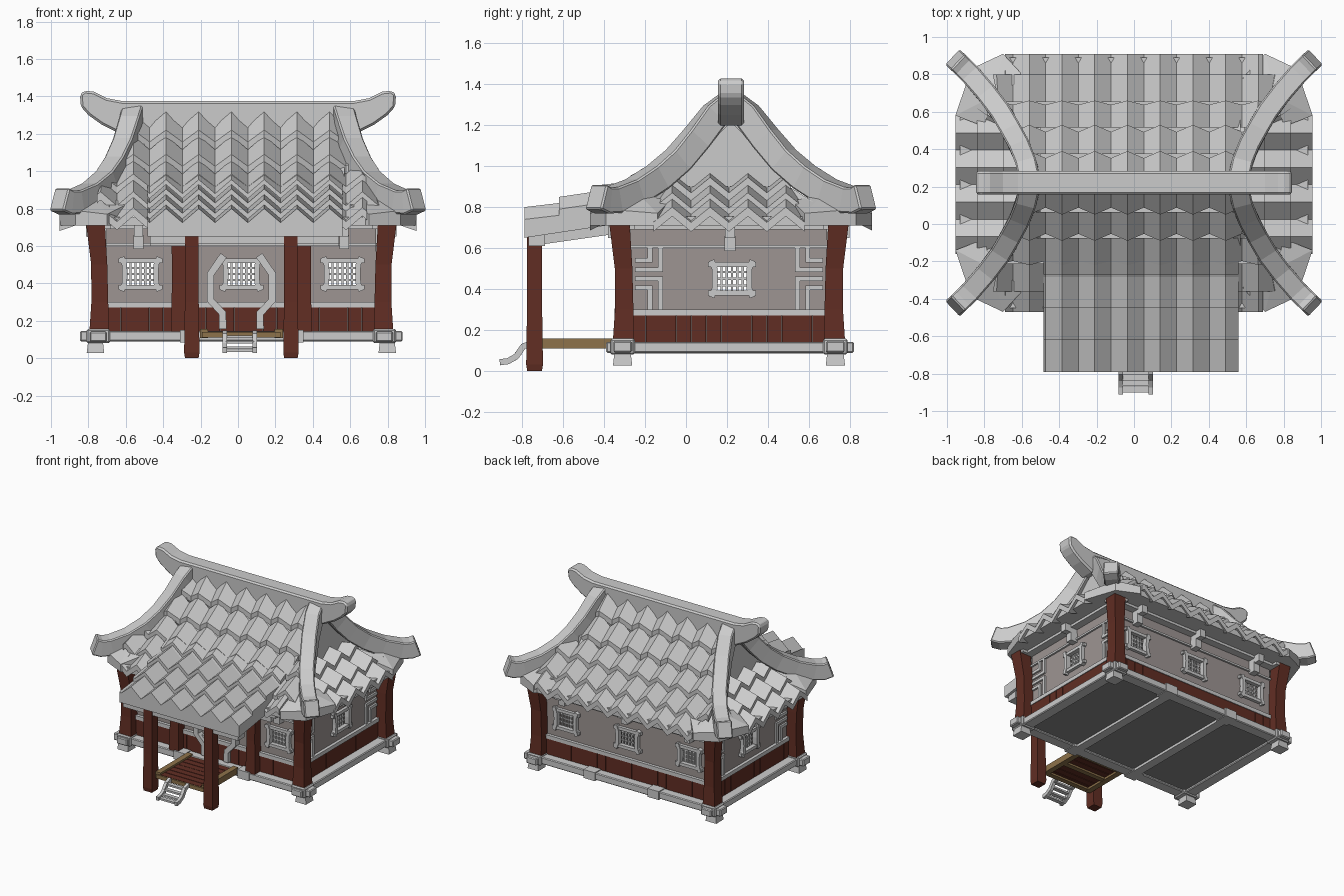
import bpy, bmesh
from mathutils import Vector

if "Cube" in bpy.data.objects:
    bpy.data.objects.remove(bpy.data.objects["Cube"])

CX, CY = 0.018, 0.21  # centre of the house body


def material(name, rgb):
    m = bpy.data.materials.new(name)
    m.diffuse_color = (*rgb, 1)
    m.use_nodes = True
    m.node_tree.nodes["Principled BSDF"].inputs["Base Color"].default_value = m.diffuse_color
    return m


RED = material("red_wood", (0.12, 0.027, 0.017))
PLASTER = material("plaster", (0.34, 0.30, 0.29))
TAN = material("tan_wood", (0.27, 0.17, 0.07))
DARK = material("dark_floor", (0.25, 0.25, 0.25))


def loft(name, rings, mat=None):
    """Closed solid through a list of equal-length rings."""
    bm = bmesh.new()
    vs = [[bm.verts.new(p) for p in r] for r in rings]
    n = len(rings[0])
    for a, b in zip(vs, vs[1:]):
        for i in range(n):
            bm.faces.new((a[i], a[(i + 1) % n], b[(i + 1) % n], b[i]))
    bm.faces.new(vs[0])
    bm.faces.new(vs[-1])
    bmesh.ops.remove_doubles(bm, verts=bm.verts, dist=1e-5)
    bmesh.ops.recalc_face_normals(bm, faces=bm.faces)
    me = bpy.data.meshes.new(name)
    bm.to_mesh(me)
    bm.free()
    ob = bpy.data.objects.new(name, me)
    bpy.context.collection.objects.link(ob)
    if mat:
        me.materials.append(mat)
    return ob


def box(name, x0, x1, y0, y1, z0, z1, mat=None):
    return loft(name, [[(x0, y0, z), (x1, y0, z), (x1, y1, z), (x0, y1, z)] for z in (z0, z1)], mat)


def bevel(ob, w):
    m = ob.modifiers.new("bevel", 'BEVEL')
    m.width, m.segments = w, 1


def column(name, x, y, sections, mat=RED):
    """Square post from (z, half width, outward shift)."""
    sx, sy = (1 if x > CX else -1), (1 if y > CY else -1)
    loft(name, [[(x + sx * o + i * h, y + sy * o + j * h, z)
                 for i, j in ((-1, -1), (1, -1), (1, 1), (-1, 1))] for z, h, o in sections], mat)


def sweep(name, path, hw, hh, ref=(0, 0, 1), mat=None):
    """Rectangular bar along a path."""
    pts, rings = [Vector(p) for p in path], []
    for i, p in enumerate(pts):
        t = (pts[min(i + 1, len(pts) - 1)] - pts[max(i - 1, 0)]).normalized()
        s = t.cross(Vector(ref)).normalized()
        u = s.cross(t)
        rings.append([p + s * a * hw + u * b * hh for a, b in ((-1, -1), (1, -1), (1, 1), (-1, 1))])
    return loft(name, rings, mat)


# ---- base frame, feet, floor
for sy in (-1, 1):
    y = CY + sy * 0.52
    bevel(box("base_beam_long", CX - 0.862, CX + 0.862, y - 0.045, y + 0.045, 0.09, 0.145), 0.006)
    for x in (-0.26, 0.3):
        box("base_beam_block", x - 0.05, x + 0.05, y - 0.055, y + 0.055, 0.085, 0.152)
for sx in (-1, 1):
    x = CX + sx * 0.765
    bevel(box("base_beam_side", x - 0.045, x + 0.045, -0.39, 0.82, 0.088, 0.142), 0.006)
    box("floor_joist", CX + sx * 0.27 - 0.035, CX + sx * 0.27 + 0.035, -0.3, 0.72, 0.085, 0.12)
    for sy in (-1, 1):
        y = CY + sy * 0.52
        bevel(box("base_corner_block", x - 0.062, x + 0.062, y - 0.06, y + 0.06, 0.08, 0.157), 0.008)
        loft("foot", [[(x + sx * 0.015 + i * h, y + j * h, z) for i, j in ((-1, -1), (1, -1), (1, 1), (-1, 1))]
                      for z, h in ((0.027, 0.047), (0.085, 0.04))])
        column("corner_post", x, y, [(0.15, 0.052, -0.005), (0.3, 0.045, -0.008),
                                     (0.5, 0.043, -0.005), (0.72, 0.05, 0.015)])
        box("post_cap", x - 0.08, x + 0.08, y - 0.07, y + 0.07, 0.71, 0.76)
box("floor", CX - 0.74, CX + 0.74, -0.29, 0.71, 0.105, 0.135, DARK)

# ---- walls: each side uses (along, outward, up) coordinates
SIDES = {
    "front": (lambda a, d: (CX + a, CY - 0.48 - d), 0.72, (-0.54, 0, 0.54), (-0.55, 0.55)),
    "back": (lambda a, d: (CX + a, CY + 0.48 + d), 0.72, (-0.54, 0, 0.54), (-0.55, 0, 0.55)),
    "right": (lambda a, d: (CX + 0.72 + d, CY + a), 0.48, (0.015,), (0.005,)),
    "left": (lambda a, d: (CX - 0.72 - d, CY + a), 0.48, (0.015,), (0.005,)),
}
WZ, WA, WH = 0.45, 0.08, 0.07  # window height and half sizes
for side, (place, half, windows, brackets) in SIDES.items():
    def part(name, a0, a1, d0, d1, z0, z1, mat=None):
        (x0, y0), (x1, y1) = place(a0, d0), place(a1, d1)
        return box(side + "_" + name, x0, x1, y0, y1, z0, z1, mat)

    part("wall_low", -half, half, -0.03, 0, 0.14, WZ - WH, PLASTER)
    part("wall_high", -half, half, -0.03, 0, WZ + WH, 0.73, PLASTER)
    edges = [-half] + [e for w in windows for e in (w - WA, w + WA)] + [half]
    for a, b in zip(edges[::2], edges[1::2]):
        part("wall_pier", a, b, -0.03, 0, WZ - WH, WZ + WH, PLASTER)
    n = round(2 * half / 0.075)
    for i in range(n):
        a = -half + 2 * half * i / n
        part("plank", a + 0.001, a + 2 * half / n - 0.001, 0, 0.018, 0.14, 0.27, RED)
    part("sill_strip", -half, half, 0, 0.024, 0.27, 0.3)
    part("top_strip", -half, half, 0, 0.014, 0.6, 0.615)
    part("wall_plate", -half - 0.1, half + 0.1, -0.02, 0.06, 0.69, 0.75)
    for w in windows:
        for s in (-1, 1):  # bowed frame bars crossing at the corners
            sweep(side + "_window_frame_upright", [(*place(w + s * a, 0.01), WZ + z) for a, z in
                  ((0.1, -0.09), (0.085, -0.05), (0.083, 0), (0.085, 0.05), (0.1, 0.09))], 0.014, 0.02,
                  (*(Vector(place(0, 1)) - Vector(place(0, 0))), 0))
            part("window_frame_rail", w - 0.118, w + 0.118, -0.01, 0.024, WZ + s * 0.07 - 0.012, WZ + s * 0.07 + 0.012)
        for k in range(-2, 3):
            part("lattice_upright", w + k * 0.026 - 0.0055, w + k * 0.026 + 0.0055, -0.02, -0.008, WZ - WH, WZ + WH)
        for k in (-1, 0, 1):
            part("lattice_rail", w - WA, w + WA, -0.018, -0.01, WZ + k * 0.032 - 0.005, WZ + k * 0.032 + 0.005)
    for b in brackets:
        part("bracket", b - 0.026, b + 0.026, 0, 0.06, 0.585, 0.66)
        part("bracket_arm", b - 0.024, b + 0.024, 0, 0.11, 0.65, 0.72)
    if half < 0.5:  # nested corner frets on the short walls
        for s in (-1, 1):
            for off, za, zb in ((0.335, 0.45, 0.495), (0.385, 0.405, 0.54)):
                for z, end in ((za, 0.3), (zb, 0.605)):
                    a0, a1 = sorted((s * (off - 0.012), s * 0.46))
                    part("fret_rail", a0, a1, 0, 0.014, z - 0.011, z + 0.011)
                    part("fret_upright", s * off - 0.012, s * off + 0.012, 0, 0.013, min(z, end), max(z, end))

# ---- door surround and porch
for s in (-1, 1):
    sweep("door_surround", [(CX + s * x, -0.295, z) for x, z in
          ((0.095, 0.55), (0.165, 0.45), (0.165, 0.31), (0.1, 0.24), (0.1, 0.155))], 0.02, 0.025, (0, 1, 0))
    column("door_post", CX + s * 0.335, -0.31, [(0.14, 0.042, 0), (0.4, 0.036, 0), (0.66, 0.038, 0)])
    column("porch_post", CX + s * 0.265, -0.74, [(0, 0.036, 0), (0.03, 0.041, 0), (0.3, 0.037, 0), (0.66, 0.036, 0)])
    sweep("porch_roof_beam", [(s * 0.45 + 0.03, -0.76, 0.64), (s * 0.45 + 0.03, -0.27, 0.71)], 0.025, 0.03)
    sweep("stair_rail", [(0.01 + s * 0.08, y, z) for y, z in ((-0.75, 0.135), (-0.795, 0.12), (-0.83, 0.07),
                                                              (-0.87, 0.047), (-0.91, 0.042))], 0.012, 0.015)
    box("porch_floor_side", CX + s * 0.2 - 0.022, CX + s * 0.2 + 0.022, -0.74, -0.34, 0.108, 0.157, TAN)
box("porch_front_beam", -0.47, 0.54, -0.77, -0.69, 0.61, 0.67)
box("porch_back_beam", -0.47, 0.54, -0.36, -0.28, 0.6, 0.65)
for y in (-0.73, -0.54, -0.37):
    box("porch_floor_beam", CX - 0.21, CX + 0.21, y - 0.02, y + 0.02, 0.11, 0.14, TAN)
for i in range(7):
    y = -0.74 + i * 0.055
    box("porch_plank", CX - 0.2, CX + 0.2, y, y + 0.05, 0.125, 0.142, RED)
for y, z in ((-0.885, 0.04), (-0.85, 0.055), (-0.82, 0.085), (-0.79, 0.115)):
    box("stair_tread", -0.065, 0.085, y - 0.016, y + 0.016, z - 0.007, z + 0.007)

# ---- roof tiles: folded rows with overlapping edges
RY = 0.22


def tile_row(name, v0, v1, z0, z1, span0, span1, half, peak, place, thick=0.045, floor=None, lean=0):
    lo, hi = span1
    us = [lo] + [u for u in (peak + k * half for k in range(-14, 15)) if lo < u < hi] + [hi]
    dip = lambda u: 0.075 * abs(((u - peak) / half + 1) % 2 - 1)
    rings = []
    for u in us:
        t = min(max(u, span0[0]), span0[1])
        w = v1 - lean * dip(u)  # valleys lean back into the slope
        a, b = z0 - dip(t), z1 - dip(u) * (1 - lean * 0.3)
        c, d = (floor(v1), floor(v0)) if floor else (b - thick, a - thick)
        rings.append([(*place(t, v0), a), (*place(u, w), b), (*place(u, w), c), (*place(t, v0), d)])
    loft(name, rings)


LAP = 0.03
slope = [(0, 1.375, 0.55, 0), (0.17, 1.22, 0.585, 0.5), (0.31, 1.09, 0.65, 0.5),
         (0.44, 0.985, 0.725, 0.3), (0.58, 0.89, 0.755, 0), (0.69, 0.805, 0.69, 0)]
for s, name in ((-1, "front_tiles"), (1, "back_tiles")):
    for i, ((v0, z0, w0, _), (v1, z1, w1, lean)) in enumerate(zip(slope, slope[1:])):
        tile_row(name, v0 - 0.4 * _ * 0.075, v1, z0 - (LAP if i else 0), z1, (-w0, w0), (-w1, w1), 0.0875, -0.035,
                 lambda u, v: (u, RY + s * v), lean=lean)
porch = [(0.36, 1.02), (0.49, 0.955), (0.67, 0.905), (0.84, 0.85), (1.01, 0.80)]
for i, ((v0, z0), (v1, z1)) in enumerate(zip(porch, porch[1:])):
    tile_row("porch_tiles", v0, v1, z0 - (LAP if i else 0), z1, (-0.485, 0.56), (-0.485, 0.56), 0.0875, -0.035,
             lambda u, v: (u, RY - v), floor=lambda v: 0.65 + (1.01 - v) * 0.15)
for s, name in ((-1, "left_tiles"), (1, "right_tiles")):
    for v0, v1, z0, z1, h0, h1 in ((0.56, 0.70, 0.97, 0.945, 0.24, 0.3), (0.67, 0.84, 0.915, 0.87, 0.3, 0.41),
                                   (0.81, 0.955, 0.85, 0.80, 0.40, 0.37)):
        tile_row(name, v0, v1, z0, z1, (-h0, h0), (-h1, h1), 0.0925, 0.0925, lambda u, v: (s * v, RY - 0.01 + u))

    # gable panel with two stepped boards
    for x0, x1, k in ((0.5, 0.57, 1), (0.57, 0.59, 0.8)):
        loft("gable_panel", [[(s * x, RY + y * k, z if z < 1 else 0.93 + (z - 0.93) * k) for y, z in
             ((-0.42, 0.9), (-0.3, 1.0), (-0.16, 1.13), (0, 1.29), (0.16, 1.13), (0.3, 1.0), (0.42, 0.9))]
             for x in (x0, x1)])

    for t in (-1, 1):
        # upturned hip beams
        hip = [(0.555, 0, 1.31), (0.57, 0.08, 1.25), (0.60, 0.17, 1.135), (0.645, 0.26, 1.03), (0.70, 0.36, 0.945),
               (0.78, 0.47, 0.875), (0.87, 0.575, 0.835), (0.92, 0.625, 0.832), (0.957, 0.66, 0.85)]
        bevel(sweep("hip_beam", [(s * x, RY + t * y, z) for x, y, z in hip], 0.056, 0.064), 0.008)
        # sloping corner tiles below the hips
        ring = ((0.58, 0.56, 0.83), (0.70, 0.69, 0.77), (0.87, 0.61, 0.79), (0.955, 0.36, 0.77), (0.80, 0.30, 0.83))
        top = [(s * x, RY + t * y, z) for x, y, z in ring]
        c = (s * 0.76, RY + t * 0.46, 0.87)
        loft("corner_tiles", [[(x, y, 0.71) for x, y, z in top], top])
        for p, q in zip(top, top[1:]):
            loft("corner_tile_face", [[p, q, c], [(a, b, z - 0.05) for a, b, z in (p, q, c)]])

# eave slab closing the underside
eave = [(0.69, 0.67), (0.85, 0.59), (0.93, 0.36)]
outline = eave + [(x, -y) for x, y in eave[::-1]]
outline += [(-x, -y) for x, y in outline]
loft("eave_slab", [[(x, RY + y, z) for x, y in outline] for z in (0.71, 0.755)])

# ridge beam with raised ends
half_ridge = [(0.62, 1.375), (0.70, 1.39), (0.77, 1.425), (0.82, 1.43), (0.845, 1.41), (0.84, 1.345),
              (0.80, 1.30), (0.73, 1.25), (0.63, 1.2)]
ridge = half_ridge + [(-x, z) for x, z in half_ridge[::-1]]
bevel(loft("ridge_beam", [[(x, y, z) for x, z in ridge] for y in (0.157, 0.283)]), 0.012)
